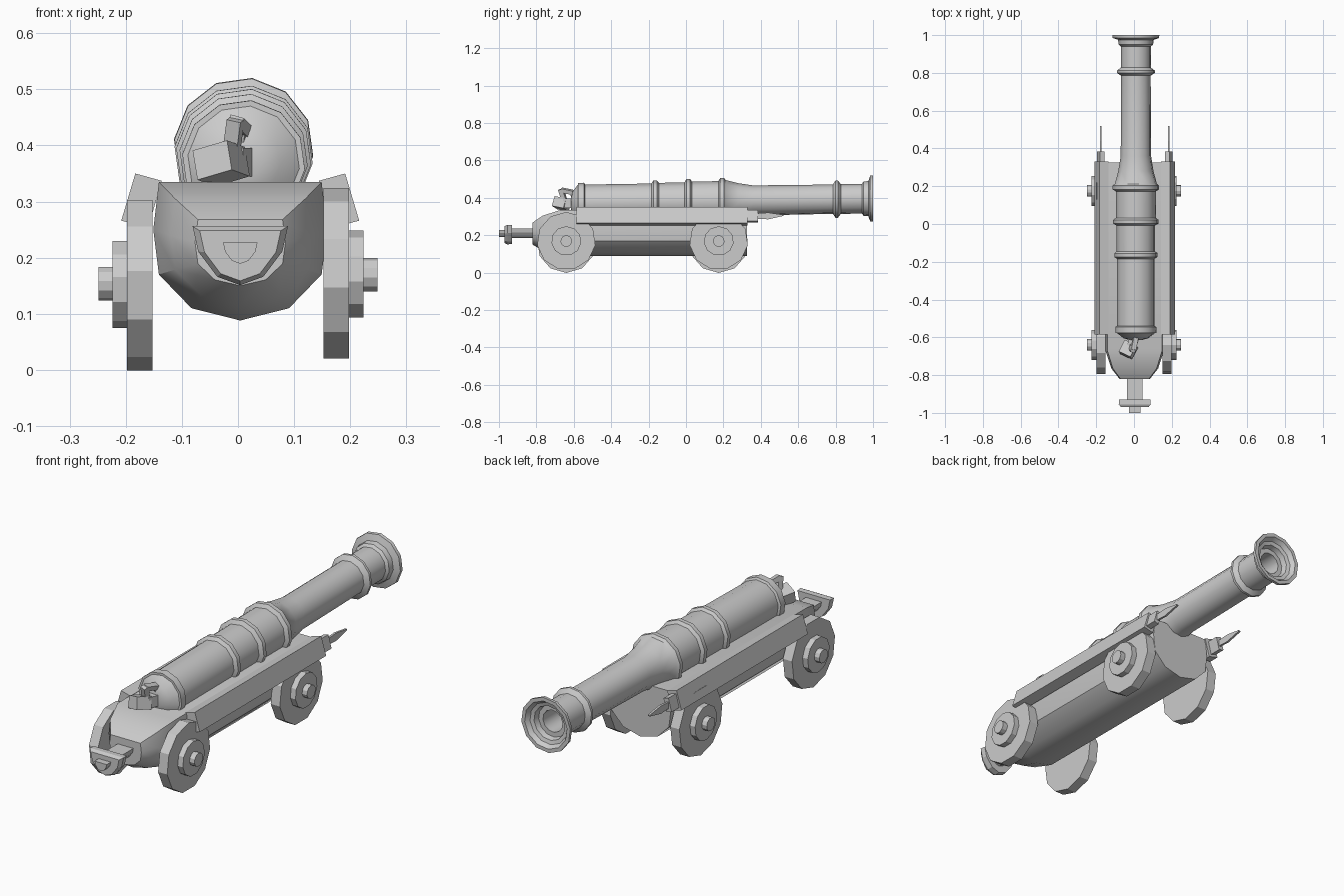
import bpy, bmesh, math
from mathutils import Vector, Euler

if "Cube" in bpy.data.objects:
    bpy.data.objects.remove(bpy.data.objects["Cube"])


def loft(name, rings, smooth=False):
    """Skin a list of equal-length point rings and cap both ends."""
    bm = bmesh.new()
    rows = [[bm.verts.new(p) for p in ring] for ring in rings]
    n = len(rows[0])
    for a, b in zip(rows, rows[1:]):
        for i in range(n):
            j = (i + 1) % n
            bm.faces.new((a[i], a[j], b[j], b[i]))
    bm.faces.new(rows[0])
    bm.faces.new(rows[-1])
    bmesh.ops.recalc_face_normals(bm, faces=bm.faces[:])
    me = bpy.data.meshes.new(name)
    bm.to_mesh(me)
    bm.free()
    ob = bpy.data.objects.new(name, me)
    bpy.context.collection.objects.link(ob)
    if smooth:
        bpy.ops.object.select_all(action='DESELECT')
        ob.select_set(True)
        bpy.context.view_layer.objects.active = ob
        bpy.ops.object.shade_smooth_by_angle(angle=math.radians(35))
    return ob


def box(name, centre, size, rot=(0, 0, 0)):
    e = Euler([math.radians(a) for a in rot])
    c = Vector(centre)
    sx, sy, sz = [s / 2 for s in size]
    quad = [(-sx, -sz), (sx, -sz), (sx, sz), (-sx, sz)]
    rings = []
    for y in (-sy, sy):
        ring = []
        for x, z in quad:
            v = Vector((x, y, z))
            v.rotate(e)
            ring.append(c + v)
        rings.append(ring)
    return loft(name, rings)


# Barrel: twelve-sided lathe along y, rising slightly towards the muzzle
def barrel_ring(y, r):
    zc = 0.371 + 0.016 * (y + 0.57)
    return [(0.01 + r * math.cos(math.radians(30 * i - 7)), y,
             zc + r * math.sin(math.radians(30 * i - 7))) for i in range(12)]


profile = [(-0.615, 0.03), (-0.605, 0.065), (-0.578, 0.10), (-0.578, 0.11), (-0.545, 0.11), (-0.54, 0.10)]
for y, r_ring, r_next in ((-0.165, 0.115, 0.103), (0.012, 0.121, 0.107), (0.193, 0.124, 0.112)):
    profile += [(y - 0.02, profile[-1][1]), (y - 0.01, r_ring), (y + 0.01, r_ring), (y + 0.02, r_next)]
profile += [(0.28, 0.094), (0.36, 0.081), (0.785, 0.079), (0.8, 0.101), (0.812, 0.101),
            (0.828, 0.08), (0.94, 0.08), (0.95, 0.092), (0.975, 0.095), (0.985, 0.124),
            (1.0, 0.125), (1.0, 0.108), (0.98, 0.095), (0.975, 0.078), (0.95, 0.072),
            (0.95, 0.05), (0.75, 0.05)]
loft("barrel", [barrel_ring(y, r) for y, r in profile], True)

# Breech block and bent hammer
box("breech_block", (-0.03, -0.665, 0.368), (0.07, 0.07, 0.055), (-10, -15, -25))
box("breech_link", (-0.005, -0.625, 0.37), (0.05, 0.05, 0.05), (0, 0, -20))
box("hammer_post", (-0.008, -0.66, 0.418), (0.026, 0.025, 0.06), (15, 12, -15))
box("hammer_bar", (0.002, -0.635, 0.435), (0.026, 0.065, 0.022), (-12, 15, -15))
box("hammer_tip", (0.004, -0.605, 0.418), (0.022, 0.02, 0.04), (20, 15, -15))

# Hull: half-round trough, tapered at the front
half = [(0.145, 0.335), (0.155, 0.25), (0.145, 0.17), (0.087, 0.11)]
section = half + [(0, 0.088)] + [(-x, z) for x, z in reversed(half)]


def hull_ring(y, sx, z_low, z_high):
    return [(0.004 + x * sx, y, z_low + (z - 0.088) / 0.247 * (z_high - z_low)) for x, z in section]


loft("hull", [hull_ring(-0.82, 0.52, 0.15, 0.268), hull_ring(-0.765, 0.8, 0.116, 0.305),
              hull_ring(-0.67, 1, 0.088, 0.335), hull_ring(0.325, 1, 0.088, 0.335)], True)

# Front buffer: D-shaped stem, plate and tip
d_shape = [(-0.085, 0), (0.085, 0), (0.075, -0.045), (0.041, -0.09), (0, -0.105), (-0.041, -0.09), (-0.075, -0.045)]
steps = [(-0.81, 0.47, 0.235), (-0.93, 0.47, 0.235), (-0.93, 0.97, 0.255), (-0.955, 1, 0.256),
         (-0.97, 0.85, 0.248), (-0.97, 0.36, 0.227), (-1.0, 0.36, 0.227)]
loft("front_buffer", [[(0.004 + x * s, y, top + z * s) for x, z in d_shape] for y, s, top in steps])


# Wheels with hub and axle end, one stepped lathe each
def wheel(name, side, y0, zc):
    stages = [(0.152, 0.157), (0.198, 0.157), (0.198, 0.08), (0.224, 0.08), (0.224, 0.031), (0.249, 0.031)]
    rings = [[(side * x, y0 + r * math.sin(2 * math.pi * i / 11),
               zc + side * r * math.cos(2 * math.pi * i / 11) * 0.99) for i in range(11)]
             for x, r in stages]
    loft(name, rings)


for side, label, zc in ((-1, "left", 0.154), (1, "right", 0.169)):
    wheel(label + "_front_wheel", side, -0.64, zc)
    wheel(label + "_rear_wheel", side, 0.175, zc)
    # Leaning side rail with end block and pointed blade
    quad = [(0.187, 0.35), (0.14, 0.337), (0.164, 0.253), (0.212, 0.266)]
    loft(label + "_rail", [[(0.004 + side * x, y, z) for x, z in quad] for y in (-0.585, 0.33)])
    box(label + "_rail_block", (0.004 + side * 0.18, 0.355, 0.302), (0.026, 0.06, 0.062), (0, -side * 15, 0))
    blade = [(0.37, 0.014, 0.302), (0.44, 0.018, 0.303), (0.52, 0.003, 0.306)]
    loft(label + "_blade", [[(0.004 + side * 0.18 + dx, y, z + dz * h) for dx, dz in
                             ((-0.005, -1), (0.005, -1), (0.005, 1), (-0.005, 1))] for y, h, z in blade])
